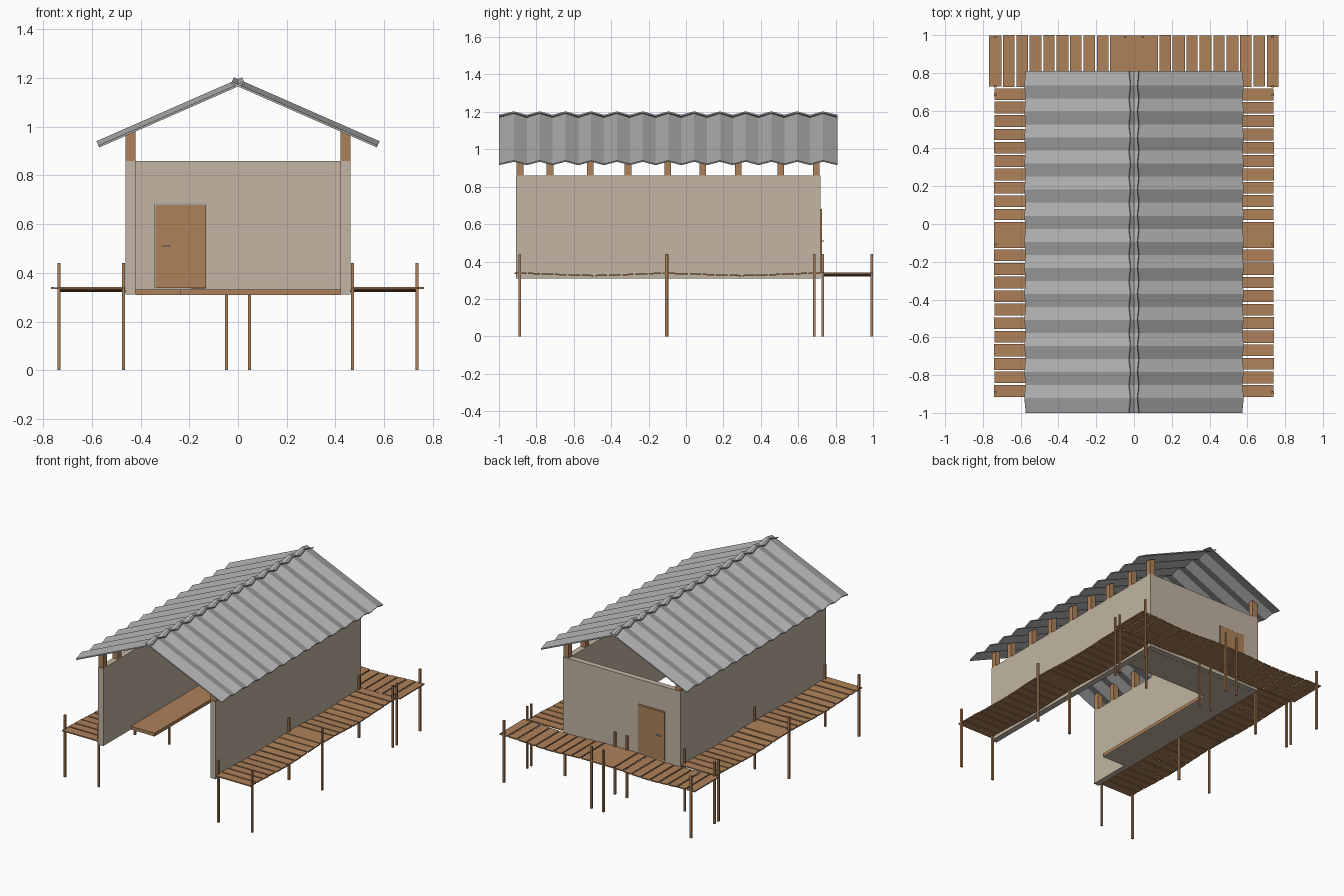
import bpy, math, random

if "Cube" in bpy.data.objects:
    bpy.data.objects.remove(bpy.data.objects["Cube"])
random.seed(4)


def material(name, rgb):
    m = bpy.data.materials.new(name)
    m.diffuse_color = (*rgb, 1)
    m.use_nodes = True
    m.node_tree.nodes["Principled BSDF"].inputs["Base Color"].default_value = m.diffuse_color
    return m


WOOD = material("wood", (0.42, 0.22, 0.10))
PLASTER = material("plaster", (0.54, 0.46, 0.36))
METAL = material("sheet_metal", (0.42, 0.42, 0.42))

HEX = [(0, 3, 2, 1), (4, 5, 6, 7), (0, 1, 5, 4), (1, 2, 6, 5), (2, 3, 7, 6), (3, 0, 4, 7)]


def mesh(name, verts, faces, mat):
    me = bpy.data.meshes.new(name)
    me.from_pydata(verts, [], faces)
    me.materials.append(mat)
    ob = bpy.data.objects.new(name, me)
    bpy.context.collection.objects.link(ob)
    return ob


def hexa(name, bottom, top, mat):
    return mesh(name, bottom + top, HEX, mat)


def box(name, x0, x1, y0, y1, z0, z1, mat):
    ring = [(x0, y0), (x1, y0), (x1, y1), (x0, y1)]
    return hexa(name, [(x, y, z0) for x, y in ring], [(x, y, z1) for x, y in ring], mat)


# Walls, with a doorway left open in the back wall
for side, s in (("left", -1), ("right", 1)):
    a, b = sorted((s * 0.42, s * 0.462))
    box(side + "_wall", a, b, -0.91, 0.72, 0.31, 0.86, PLASTER)
box("back_wall_left", -0.42, -0.34, 0.68, 0.72, 0.31, 0.86, PLASTER)
box("back_wall_right", -0.13, 0.42, 0.68, 0.72, 0.31, 0.86, PLASTER)
box("back_wall_lintel", -0.34, -0.13, 0.68, 0.72, 0.685, 0.86, PLASTER)
box("back_wall_sill", -0.34, -0.13, 0.68, 0.72, 0.31, 0.335, PLASTER)

# Door with a lever handle on each face
box("door", -0.338, -0.132, 0.708, 0.726, 0.338, 0.68, WOOD)
for name, y0, y1 in (("outer_handle", 0.726, 0.738), ("inner_handle", 0.697, 0.708)):
    box(name, -0.31, -0.28, y0, y1, 0.506, 0.513, METAL)

# L-shaped inner floor: dock along the left wall and a landing at the back
for name, x0, x1, y0 in (("dock", -0.42, -0.235, -0.60), ("landing", -0.42, 0.42, 0.44)):
    y1 = 0.44 if name == "dock" else 0.68
    box(name + "_boards", x0, x1, y0, y1, 0.312, 0.332, WOOD)
    box(name + "_underside", x0, x1, y0, y1, 0.309, 0.312, PLASTER)

# Roof: corrugated sheet on each slope, the two crossing at the ridge
SLOPE = math.atan(0.439)
NX, NZ = math.sin(SLOPE), math.cos(SLOPE)
ys = [-1.0] + [-0.92 + i * 1.652 / 24 for i in range(25)] + [0.81]


def roof_point(s, x, y, h):
    return (s * (x + NX * h), y, 1.165 - 0.439 * x + NZ * h)


for side, s in (("left", -1), ("right", 1)):
    verts, faces = [], []
    for i, y in enumerate(ys):
        h = 0.02 * (i % 2)
        verts += [roof_point(s, -0.028, y, h), roof_point(s, 0.57, y, h),
                  roof_point(s, 0.57, y, h + 0.008), roof_point(s, -0.028, y, h + 0.008)]
    for i in range(len(ys) - 1):
        for k in range(4):
            a, b = 4 * i + k, 4 * i + (k + 1) % 4
            faces.append((a, b, b + 4, a + 4)[::-s])
    n = len(verts)
    faces += [(0, 1, 2, 3)[::s], (n - 4, n - 3, n - 2, n - 1)[::-s]]
    mesh(side + "_roof_sheet", verts, faces, METAL)

    # Short studs holding the roof, cut to the slope
    for y in (-0.888, -0.727, -0.512, -0.31, -0.097, 0.09, 0.28, 0.507, 0.697):
        a, b = sorted((s * 0.42, s * 0.462))
        ring = [(a, y - 0.018), (b, y - 0.018), (b, y + 0.018), (a, y + 0.018)]
        hexa(side + "_roof_stud", [(x, v, 0.86) for x, v in ring],
             [(x, v, 1.17 - 0.439 * abs(x)) for x, v in ring], WOOD)


# Walkways of loose planks, sagging between the posts
def sag(t):
    return 0.331 + 0.006 * math.cos(2 * math.pi * t)


def plank(name, a, b, across, wave, along_x):
    c0, c1 = (v + random.uniform(-0.001, 0.001) for v in across)
    levels = []
    for dz in (-0.004, 0.004):
        za, zb = sag(wave(a)) + dz, sag(wave(b)) + dz
        if along_x:
            levels.append([(a, c0, za), (b, c0, zb), (b, c1, zb), (a, c1, za)])
        else:
            levels.append([(c0, a, za), (c1, a, za), (c1, b, zb), (c0, b, zb)])
    hexa(name, levels[0], levels[1], WOOD)


def walkway(name, start, mid0, mid1, end, n0, n1, across, wave, along_x):
    spans = [(mid0, mid1)]
    spans += [(start + i * (mid0 - start) / n0, start + (i + 1) * (mid0 - start) / n0) for i in range(n0)]
    spans += [(mid1 + i * (end - mid1) / n1, mid1 + (i + 1) * (end - mid1) / n1) for i in range(n1)]
    for a, b in spans:
        g = random.uniform(0.003, 0.006)
        plank(name, a + g, b - g, across, wave, along_x)


for side, s in (("left", -1), ("right", 1)):
    walkway(side + "_walkway_plank", -0.92, -0.13, 0.015, 0.722, 11, 10,
            sorted((s * 0.464, s * 0.74)), lambda y: (y + 0.89) / 0.79, False)
walkway("back_walkway_plank", -0.77, -0.13, 0.13, 0.77, 9, 9,
        (0.726, 0.999), lambda x: (abs(x) - 0.05) / 0.69 if abs(x) > 0.05 else 0, True)


# Posts under and beside the walkways
def post(name, x, y):
    r = 0.0065
    box(name, x - r, x + r, y - r, y + r, 0, 0.44, WOOD)


for s in (-1, 1):
    for x in (0.47, 0.735):
        for y in (-0.89, -0.10 - 0.006 * (x > 0.5), 0.685):
            post("side_walkway_post", s * x, y)
    for x in (0.047, 0.735):
        for y in (0.73, 0.992):
            post("back_walkway_post", s * x, y)
